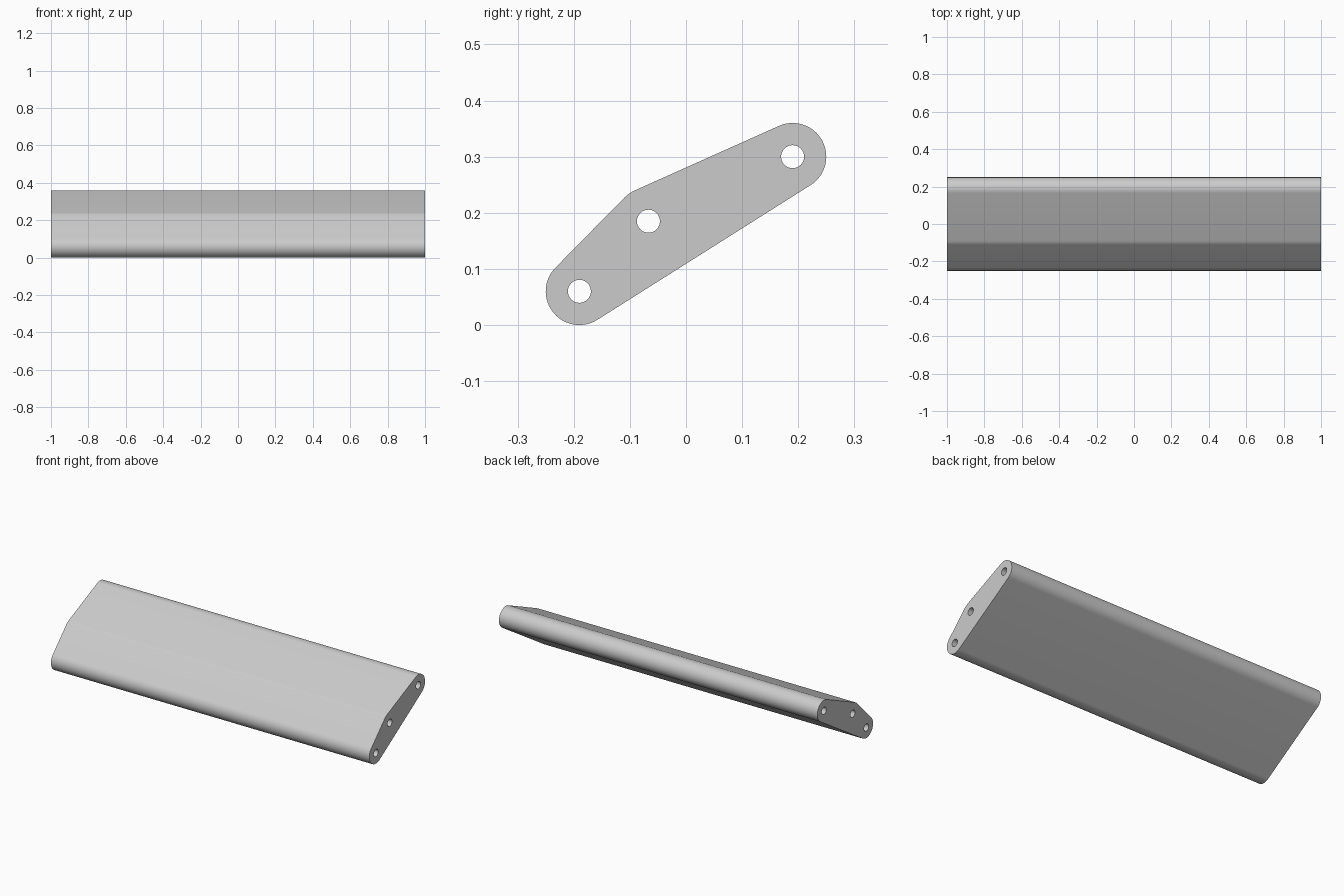
import bpy, bmesh
from math import atan2, cos, sin, pi, tau
from mathutils import Vector

if "Cube" in bpy.data.objects:
    bpy.data.objects.remove(bpy.data.objects["Cube"], do_unlink=True)

LENGTH = 2.0
RADIUS, HOLE = 0.06, 0.0205
# Pivot centres in (y, z), counter-clockwise around the section
PIVOTS = [Vector((-0.19, 0.06)), Vector((0.19, 0.30)), Vector((-0.067, 0.185))]


def arc(centre, radius, start, sweep, steps):
    return [centre + radius * Vector((cos(start + sweep * i / steps),
                                      sin(start + sweep * i / steps)))
            for i in range(steps + 1)]


def outline():
    """Rounded arms: an arc at each pivot joined by tangent lines."""
    points = []
    for i, centre in enumerate(PIVOTS):
        into = centre - PIVOTS[i - 1]
        out = PIVOTS[(i + 1) % len(PIVOTS)] - centre
        start = atan2(into.y, into.x) - pi / 2
        sweep = (atan2(out.y, out.x) - pi / 2 - start) % tau
        points += arc(centre, RADIUS, start, sweep, max(4, round(sweep * 10)))
    return points


def add_loop(bm, points):
    verts = [bm.verts.new((-LENGTH / 2, p.x, p.y)) for p in points]
    return [bm.edges.new((v, verts[i - 1])) for i, v in enumerate(verts)]


# Section with three bores, extruded along the length
bm = bmesh.new()
edges = add_loop(bm, outline())
for centre in PIVOTS:
    edges += add_loop(bm, arc(centre, HOLE, 0, tau, 32)[:-1])
bmesh.ops.triangle_fill(bm, edges=edges, use_beauty=True, normal=(-1, 0, 0))
extruded = bmesh.ops.extrude_face_region(bm, geom=bm.faces[:], use_keep_orig=True)
moved = [g for g in extruded["geom"] if isinstance(g, bmesh.types.BMVert)]
bmesh.ops.translate(bm, verts=moved, vec=(LENGTH, 0, 0))
bmesh.ops.recalc_face_normals(bm, faces=bm.faces[:])
mesh = bpy.data.meshes.new("bored_bar")
bm.to_mesh(mesh)
bm.free()

# Plain grey finish
grey = bpy.data.materials.new("light_grey")
grey.use_nodes = True
colour = (0.6, 0.6, 0.6, 1)
grey.diffuse_color = colour
grey.node_tree.nodes["Principled BSDF"].inputs["Base Color"].default_value = colour
mesh.materials.append(grey)

bar = bpy.data.objects.new("bored_bar", mesh)
bpy.context.collection.objects.link(bar)
bpy.ops.object.select_all(action="DESELECT")
bar.select_set(True)
bpy.context.view_layer.objects.active = bar
bpy.ops.object.shade_smooth_by_angle(angle=pi / 6)
